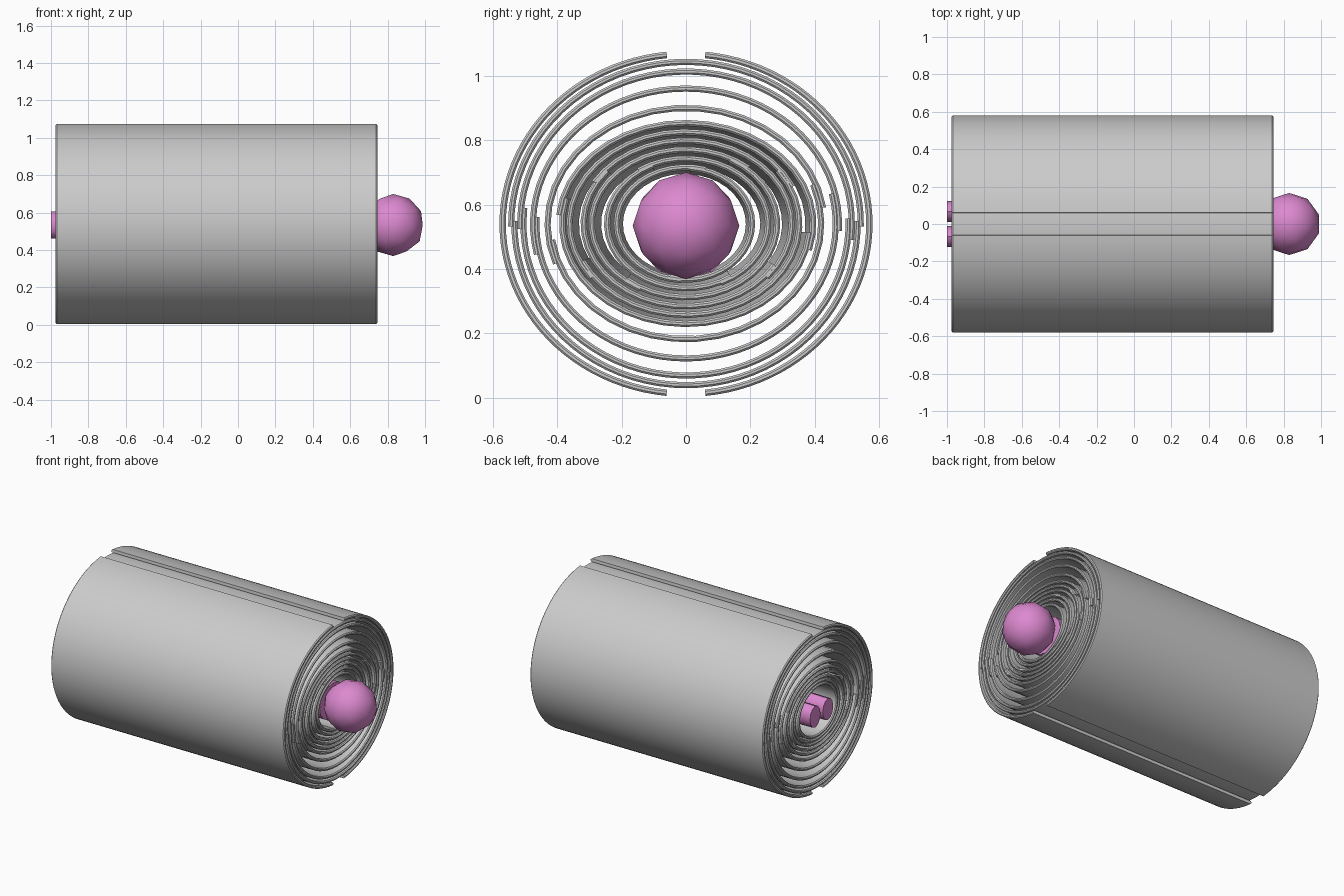
import bpy, bmesh
from math import sin, cos, radians, pi
from mathutils import Matrix

if "Cube" in bpy.data.objects:
    bpy.data.objects.remove(bpy.data.objects["Cube"])

ZC = 0.54
X0, X1 = -0.975, 0.745

pink = bpy.data.materials.new("pink")
pink.diffuse_color = (0.72, 0.25, 0.63, 1)
pink.use_nodes = True
pink.node_tree.nodes["Principled BSDF"].inputs["Base Color"].default_value = pink.diffuse_color


def add(name, bm, mat=None, angle=35):
    bmesh.ops.recalc_face_normals(bm, faces=bm.faces)
    me = bpy.data.meshes.new(name)
    bm.to_mesh(me)
    bm.free()
    ob = bpy.data.objects.new(name, me)
    bpy.context.collection.objects.link(ob)
    if mat:
        me.materials.append(mat)
    bpy.ops.object.select_all(action='DESELECT')
    bpy.context.view_layer.objects.active = ob
    ob.select_set(True)
    bpy.ops.object.shade_smooth_by_angle(angle=radians(angle))
    return ob


def shell(name, ry, rz, a0, a1, taper=0.0, n=32, t=0.02):
    """Curved plate along x: elliptical arc a0..a1 (degrees, 0 = +y), tapering to the feet."""
    bm = bmesh.new()
    # rounded-corner section of the plate: (x, inset from the outer surface)
    c = 0.006
    section = [(X0 + c, 0), (X1 - c, 0), (X1, c), (X1, t - c),
               (X1 - c, t), (X0 + c, t), (X0, t - c), (X0, c)]
    rows = []
    for i in range(n + 1):
        a = radians(a0 + (a1 - a0) * i / n)
        row = []
        for x, d in section:
            k = taper * (X1 - x) / (X1 - X0) + d
            row.append(bm.verts.new((x, (ry - k) * cos(a), ZC + (rz - k) * sin(a))))
        rows.append(row)
    for r, s in zip(rows, rows[1:]):
        for j in range(8):
            bm.faces.new((r[j], r[j - 1], s[j - 1], s[j]))
    bm.faces.new(rows[0])
    bm.faces.new(rows[-1])
    return add(name, bm)


def limb(name, p, r0, r1, x0, x1, sides=12, sz=1.0):
    """Cone along x centred on p = (y, z)."""
    bm = bmesh.new()
    m = Matrix.Translation(((x0 + x1) / 2, p[0], p[1])) @ Matrix.Diagonal((1, 1, sz, 1)) \
        @ Matrix.Rotation(pi / 2, 4, 'Y')
    bmesh.ops.create_cone(bm, cap_ends=True, segments=sides, radius1=r0, radius2=r1,
                          depth=x1 - x0, matrix=m)
    return add(name, bm, pink)


# Outermost pair: left and right half shells with a slot above and below
shell("outer_shell_right", 0.58, 0.538, -84, 84, n=48)
shell("outer_shell_left", 0.58, 0.538, 96, 264, n=48)

# Nested layers, each an upper and a lower half overlapping at the sides:
# (ry, rz, overlap angle, turn, taper)
layers = [
    (0.553, 0.513, 1, 0, 0),
    (0.525, 0.483, 4, -2, 0),
    (0.485, 0.430, 8, 5, 0),
    (0.440, 0.370, 6, 14, 0),
    (0.405, 0.323, 5, -10, 0.015),
    (0.372, 0.295, 6, 30, 0.02),
    (0.338, 0.268, 5, -35, 0.02),
    (0.303, 0.240, 6, 55, 0.02),
    (0.265, 0.212, 5, -60, 0.015),
    (0.225, 0.185, 6, 80, 0.01),
]
for i, (ry, rz, over, turn, taper) in enumerate(layers, 1):
    n = 40 if i < 4 else 20
    shell(f"upper_wrap_{i}", ry, rz, turn - over, turn + 180 + over, taper, n, 0.019)
    shell(f"lower_wrap_{i}", ry - 0.01, rz - 0.002, turn + 180 - over, turn + 360 + over,
          taper, n, 0.019)

# Wrapped figure: head, torso, legs
bm = bmesh.new()
bmesh.ops.create_icosphere(bm, subdivisions=2, radius=0.166,
                           matrix=Matrix.Translation((0.83, 0, 0.534)))
add("head", bm, pink)
limb("torso", (0, 0.534), 0.12, 0.14, -0.1, 0.7, 16, 0.85)
for s, side in ((1, "right"), (-1, "left")):
    limb(f"leg_{side}", (s * 0.067, 0.534), 0.055, 0.065, -1.0, -0.05, 12, 1.3)
